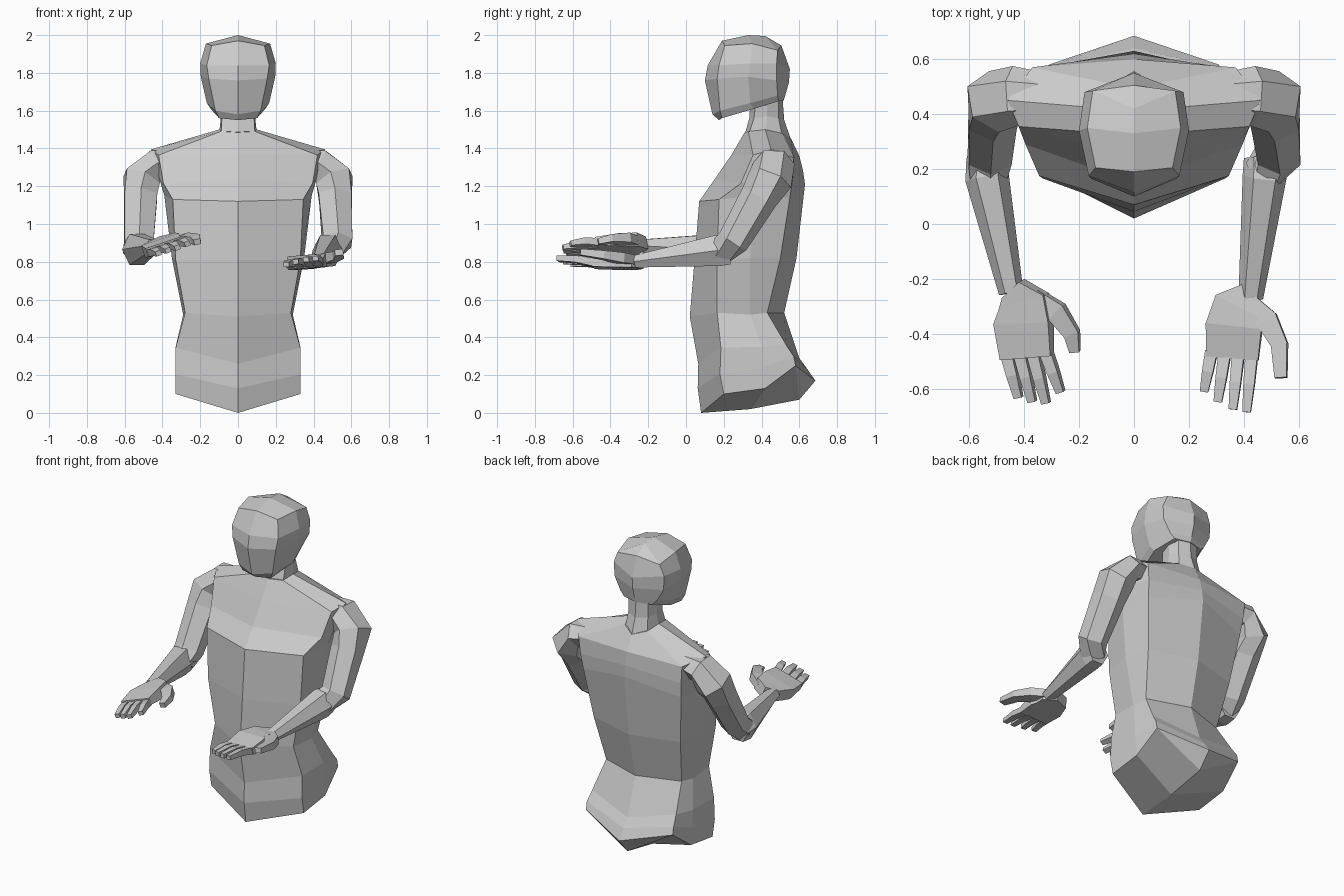
import bpy, bmesh, math
from mathutils import Vector

grey = bpy.data.materials.new("plain grey")
grey.diffuse_color = (0.6, 0.6, 0.6, 1)


def make(name, verts, faces):
    bm = bmesh.new()
    vs = [bm.verts.new(v) for v in verts]
    for f in faces:
        bm.faces.new([vs[i] for i in f])
    bmesh.ops.recalc_face_normals(bm, faces=bm.faces)
    me = bpy.data.meshes.new(name)
    bm.to_mesh(me)
    bm.free()
    me.materials.append(grey)
    ob = bpy.data.objects.new(name, me)
    bpy.context.collection.objects.link(ob)
    return ob


def bands(count, n):
    return [(r * n + i, r * n + (i + 1) % n, (r + 1) * n + (i + 1) % n, (r + 1) * n + i)
            for r in range(count - 1) for i in range(n)]


def body(name, rings, bottom=None, top=None):
    """Symmetric loft. Ring: front centre, front side, side, back side, back centre."""
    verts = []
    for fc, fs, ms, bs, bc in rings:
        verts += [(0, *fc), fs, ms, bs, (0, *bc)]
        verts += [(-x, y, z) for x, y, z in (bs, ms, fs)]
    faces = bands(len(rings), 8)
    for cap, o in ((bottom, 0), (top, 8 * (len(rings) - 1))):
        if cap:     # cap with a ridge along the centre line
            a = len(verts)
            b = a + 1
            verts += [(0, *p) for p in cap]
            faces += [(o, o + 1, o + 2, a), (a, o + 2, o + 3, b), (b, o + 3, o + 4),
                      (o, a, o + 6, o + 7), (a, b, o + 5, o + 6), (b, o + 4, o + 5)]
        else:
            faces.append(tuple(range(o, o + 8)))
    return make(name, verts, faces)


def tube(name, rings, side=(1, 0, 0), n=6):
    """Loft along a path. Ring: x, y, z, half width, half height."""
    pts = [Vector(r[:3]) for r in rings]
    verts = []
    for i, r in enumerate(rings):
        t = (pts[min(i + 1, len(pts) - 1)] - pts[max(i - 1, 0)]).normalized()
        s = Vector(side)
        s = (s - t * s.dot(t)).normalized()
        u = t.cross(s)
        for k in range(n):
            a = 2 * math.pi * k / n + (math.pi / 4 if n == 4 else 0)
            f = math.sqrt(2) if n == 4 else 1
            verts.append(pts[i] + s * r[3] * f * math.cos(a) + u * r[4] * f * math.sin(a))
    end = (len(rings) - 1) * n
    faces = bands(len(rings), n) + [tuple(range(n)), tuple(range(end, end + n))]
    return make(name, verts, faces)


# Torso from hips to neck base
body("torso", [
    [(.08, 0), (.33, .20, .10), (.33, .42, .13), (.31, .58, .25), (.685, .17)],
    [(.062, .13), (.332, .18, .205), (.332, .41, .24), (.31, .57, .30), (.64, .235)],
    [(.065, .26), (.33, .185, .345), (.33, .40, .35), (.30, .53, .36), (.60, .29)],
    [(.02, .51), (.28, .165, .53), (.29, .34, .52), (.27, .43, .53), (.52, .53)],
    [(.045, .81), (.33, .165, .81), (.35, .34, .82), (.31, .50, .82), (.585, .82)],
    [(.07, 1.12), (.345, .175, 1.13), (.39, .36, 1.15), (.35, .55, 1.14), (.63, 1.21)],
    [(.15, 1.235), (.395, .29, 1.215), (.42, .40, 1.25), (.36, .565, 1.24), (.62, 1.28)],
    [(.24, 1.365), (.42, .355, 1.365), (.46, .45, 1.395), (.37, .57, 1.35), (.60, 1.36)],
    [(.31, 1.485), (.09, .33, 1.49), (.10, .42, 1.50), (.08, .51, 1.48), (.555, 1.455)],
], bottom=[(.34, .02), (.60, .07)])

# Neck
body("neck", [
    [(.31, 1.47), (.09, .33, 1.47), (.10, .42, 1.48), (.08, .51, 1.46), (.555, 1.45)],
    [(.335, 1.56), (.085, .36, 1.56), (.09, .43, 1.57), (.07, .49, 1.56), (.52, 1.55)],
    [(.34, 1.64), (.09, .37, 1.64), (.10, .43, 1.66), (.07, .49, 1.68), (.51, 1.68)],
])

# Head
body("head", [
    [(.175, 1.55), (.10, .19, 1.56), (.145, .36, 1.61), (.10, .49, 1.65), (.515, 1.65)],
    [(.14, 1.58), (.12, .18, 1.60), (.165, .34, 1.64), (.13, .485, 1.68), (.525, 1.68)],
    [(.10, 1.76), (.155, .165, 1.77), (.197, .33, 1.78), (.175, .48, 1.76), (.545, 1.75)],
    [(.115, 1.84), (.165, .175, 1.84), (.20, .34, 1.85), (.18, .48, 1.85), (.55, 1.82)],
    [(.19, 1.97), (.14, .205, 1.945), (.17, .35, 1.955), (.15, .485, 1.92), (.505, 1.945)],
], top=[(.33, 2.0), (.42, 1.995)])

# Arms, with wrists and hands posed separately on each side
poses = {
    "left": dict(s=-1, elbow=(-.535, .17, .865), wrist=(-.447, -.25, .885), slope=.33,
                 palm=[(-.44, -.235, .885, .045, .035), (-.40, -.28, .89, .088, .038),
                       (-.402, -.36, .885, .105, .035), (-.39, -.487, .88, .097, .022)],
                 base=((-.462, -.47, .85), (-.318, -.47, .90)),
                 tips=[(-.42, -.632, .845), (-.37, -.647, .86), (-.32, -.652, .875), (-.267, -.612, .895)],
                 thumb=[(-.36, -.27, .90, .035, .025), (-.28, -.32, .92, .037, .026),
                        (-.225, -.40, .92, .028, .02), (-.215, -.465, .905, .018, .015)]),
    "right": dict(s=1, elbow=(.475, .17, .86), wrist=(.425, -.27, .802), slope=.08,
                  palm=[(.425, -.255, .80, .045, .033), (.378, -.30, .80, .088, .036),
                        (.365, -.37, .80, .102, .036), (.358, -.49, .79, .095, .022)],
                  base=((.282, -.465, .785), (.428, -.485, .795)),
                  tips=[(.255, -.61, .785), (.305, -.648, .80), (.36, -.675, .812), (.41, -.685, .818)],
                  thumb=[(.42, -.29, .81, .035, .025), (.485, -.35, .82, .04, .027),
                         (.53, -.44, .835, .03, .022), (.535, -.56, .85, .022, .016)]),
}
for label, p in poses.items():
    s = p["s"]
    # Shoulder cap runs out of the chest and bends down into the arm
    tube(label + "_upper_arm", [
        (s * .24, .465, 1.35, .07, .05), (s * .435, .465, 1.32, .11, .085),
        (s * .51, .445, 1.235, .12, .11), (s * .515, .385, 1.14, .10, .10),
        (s * .525, .25, .91, .085, .09), (p["elbow"][0], .19, .86, .08, .08)],
        (0, 1, 0))
    # Elbow block flows into a tapering forearm
    ex, ey, ez = p["elbow"]
    tube(label + "_forearm", [(ex, ey + .07, ez - .005, .075, .08), (ex, ey, ez, .08, .095),
                              (*p["wrist"], .045, .037)])
    side = (1, 0, p["slope"])
    tube(label + "_palm", p["palm"], side, 4)
    tube(label + "_thumb", p["thumb"], (1, .5, p["slope"]), 4)
    # Fingers arch slightly between knuckle and tip
    a, b = map(Vector, p["base"])
    for i, tip in enumerate(p["tips"]):
        k, t = a.lerp(b, i / 3), Vector(tip)
        m = k.lerp(t, .5) + Vector((0, 0, .008))
        tube(f"{label}_finger_{i + 1}", [(*k, .022, .02), (*m, .02, .018), (*t, .015, .013)], side, 4)
